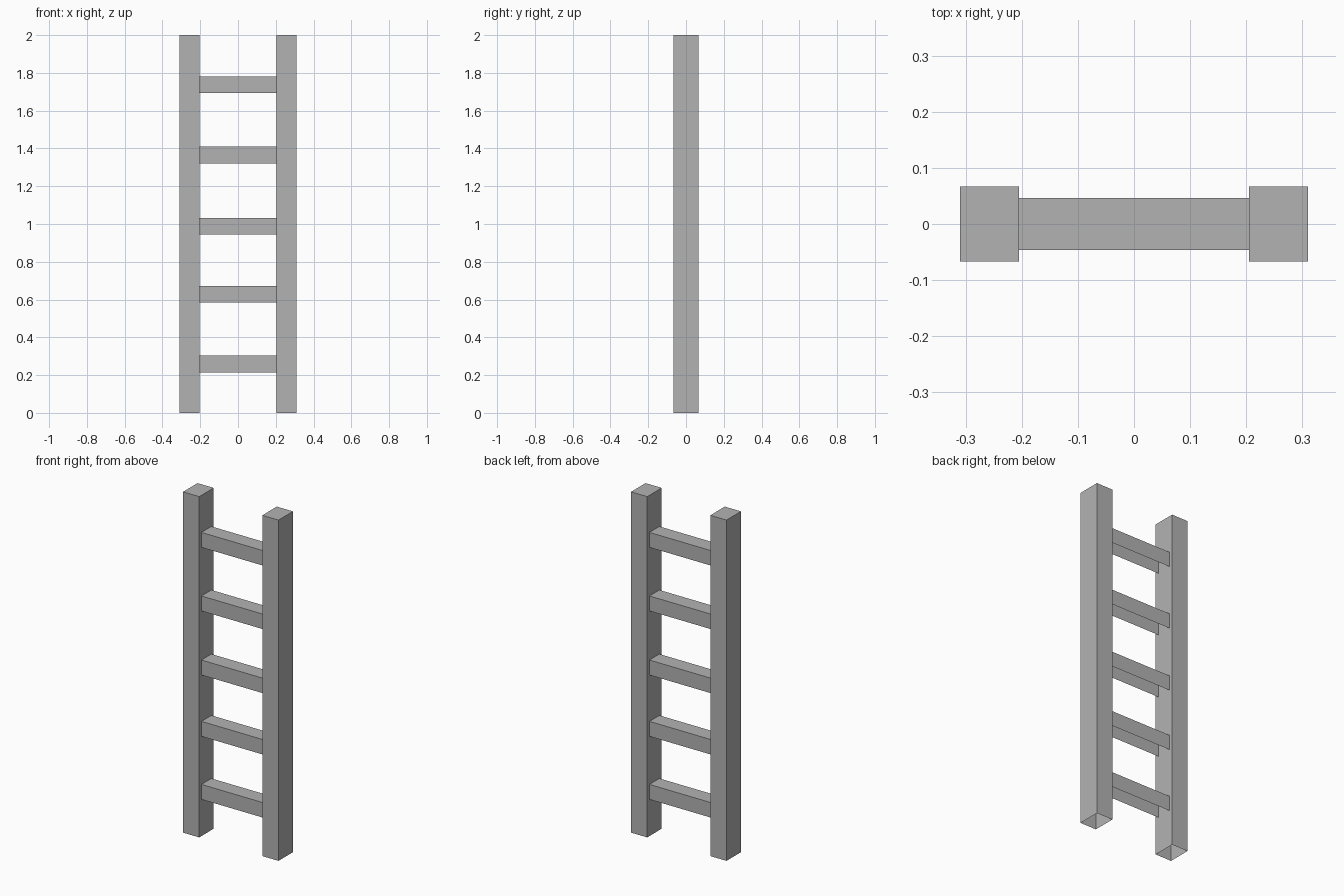
import bpy
import bmesh
from mathutils import Matrix

if "Cube" in bpy.data.objects:
    bpy.data.objects.remove(bpy.data.objects["Cube"], do_unlink=True)

# Single flat grey
GREY = (0.45, 0.45, 0.45, 1.0)
grey = bpy.data.materials.new("plain_grey")
grey.use_nodes = True
grey.diffuse_color = GREY
grey.node_tree.nodes["Principled BSDF"].inputs["Base Color"].default_value = GREY


def open_box(name, center, size, is_open):
    """Box without the faces whose normal satisfies is_open."""
    bm = bmesh.new()
    bmesh.ops.create_cube(bm, size=1, matrix=Matrix.Translation(center) @ Matrix.Diagonal((*size, 1)))
    bm.normal_update()
    unused = [f for f in bm.faces if is_open(f.normal)]
    bmesh.ops.delete(bm, geom=unused, context="FACES")
    mesh = bpy.data.meshes.new(name)
    bm.to_mesh(mesh)
    bm.free()
    mesh.materials.append(grey)
    obj = bpy.data.objects.new(name, mesh)
    bpy.context.collection.objects.link(obj)
    return obj


HALF_WIDTH, INNER = 0.31, 0.205
RAIL_DEPTH, RUNG_DEPTH, RUNG_HEIGHT = 0.134, 0.092, 0.088

# Side rails, open underneath
for name, side in (("left_rail", 1), ("right_rail", -1)):
    open_box(name, (side * (HALF_WIDTH + INNER) / 2, 0, 1),
             (HALF_WIDTH - INNER, RAIL_DEPTH, 2),
             lambda n: n.z < -0.5)

# Rungs, open underneath and where they meet the rails
for i, z in enumerate((0.259, 0.629, 0.989, 1.365, 1.738), 1):
    open_box(f"rung_{i}", (0, 0, z), (2 * INNER, RUNG_DEPTH, RUNG_HEIGHT),
             lambda n: n.z < -0.5 or abs(n.x) > 0.5)
